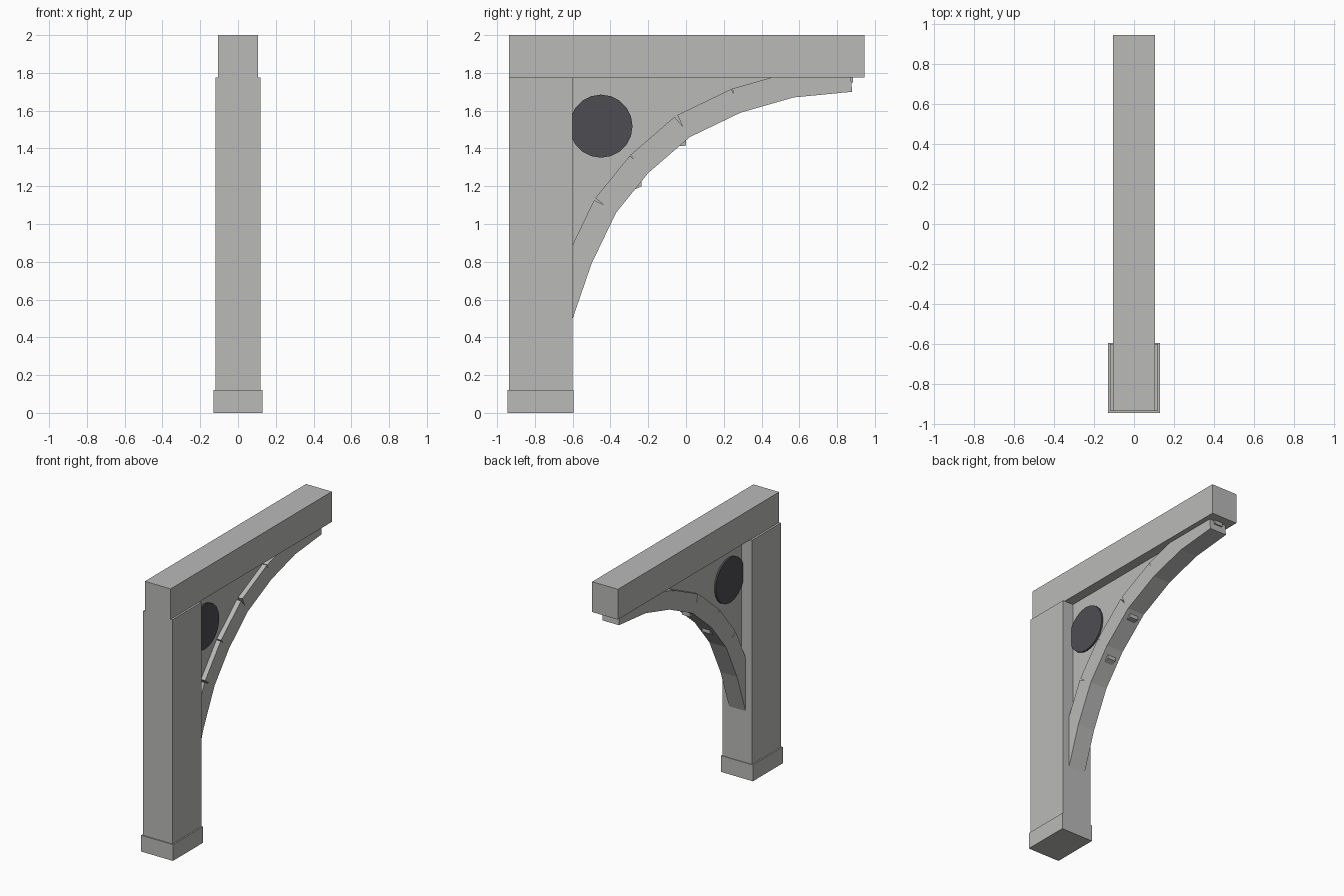
import bpy
import math
from mathutils import Vector

if "Cube" in bpy.data.objects:
    bpy.data.objects.remove(bpy.data.objects["Cube"], do_unlink=True)


def material(name, colour):
    mat = bpy.data.materials.new(name)
    mat.use_nodes = True
    mat.diffuse_color = colour
    mat.node_tree.nodes["Principled BSDF"].inputs["Base Color"].default_value = colour
    return mat


grey = material("stone_grey", (0.49, 0.49, 0.485, 1))
dark = material("dark_grey", (0.076, 0.074, 0.084, 1))


def prism(name, outlines, half_width, mat):
    """Extrude closed (y, z) outlines, listed anticlockwise seen from +x, across x."""
    verts, faces = [], []
    for outline in outlines:
        n, start = len(outline), len(verts)
        for x in (half_width, -half_width):
            verts += [(x, y, z) for y, z in outline]
        faces.append([start + i for i in range(n)])
        faces.append([start + n + i for i in reversed(range(n))])
        for i in range(n):
            j = (i + 1) % n
            faces.append([start + i, start + n + i, start + n + j, start + j])
    mesh = bpy.data.meshes.new(name)
    mesh.from_pydata(verts, [], faces)
    mesh.materials.append(mat)
    obj = bpy.data.objects.new(name, mesh)
    bpy.context.collection.objects.link(obj)
    return obj


def rect(y0, y1, z0, z1):
    return [(y0, z0), (y1, z0), (y1, z1), (y0, z1)]


# Base, post and beam
prism("post_base", [rect(-0.945, -0.595, 0, 0.12)], 0.13, grey)
prism("post", [rect(-0.937, -0.6, 0.12, 1.776)], 0.12, grey)
prism("beam", [rect(-0.937, 0.945, 1.776, 2.0)], 0.105, grey)

# Curved brace: square-ended blocks that overlap inside and gap outside
inner = [Vector(p) for p in ((-0.6, 0.5), (-0.5, 0.79), (-0.37, 1.06), (-0.2, 1.27),
                             (0.02, 1.46), (0.29, 1.59), (0.57, 1.67), (0.88, 1.7))]
blocks = []
for i, (a, b) in enumerate(zip(inner, inner[1:])):
    along = (b - a).normalized()
    out = Vector((-along.y, along.x)) * 0.134
    if i > 0:
        a = a - along * 0.009
    if i < len(inner) - 2:
        b = b + along * 0.009
    blocks.append([tuple(p) for p in (a, b, b + out, a + out)])
prism("arched_brace", blocks, 0.068, grey)

# Thin infill panel whose stepped corners poke through the brace
prism("infill_panel", [[(-0.6, 0.8), (-0.45, 1.1), (-0.235, 1.2), (-0.235, 1.31),
                        (-0.18, 1.4), (0, 1.415), (0, 1.52), (0.25, 1.64),
                        (0.55, 1.74), (0.885, 1.75), (0.885, 1.776), (-0.6, 1.776)]],
      0.033, grey)

# Round boss set through the panel
sides = 20
circle = [(-0.45 + 0.167 * math.cos(math.tau * i / sides),
           1.518 + 0.167 * math.sin(math.tau * i / sides)) for i in range(sides)]
prism("round_boss", [circle], 0.045, dark)
